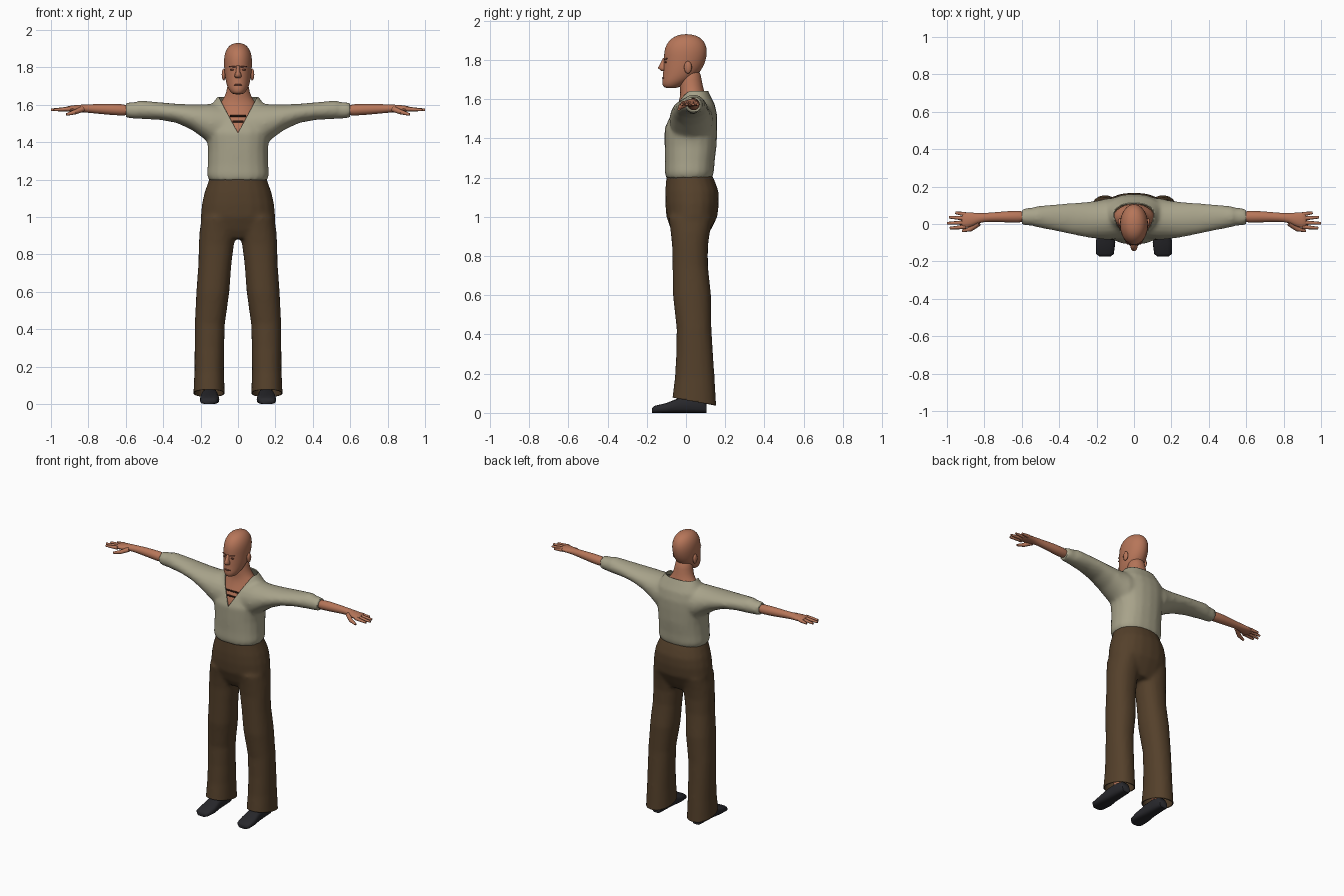
import bpy, bmesh, math
from mathutils import Vector, Matrix

if "Cube" in bpy.data.objects:
    bpy.data.objects.remove(bpy.data.objects["Cube"], do_unlink=True)


def material(name, rgb):
    mat = bpy.data.materials.new(name)
    mat.use_nodes = True
    colour = (*rgb, 1)
    mat.diffuse_color = colour
    mat.node_tree.nodes["Principled BSDF"].inputs["Base Color"].default_value = colour
    return mat


SKIN = material("skin", (.47, .18, .1))
DARK_SKIN = material("dark_skin", (.2, .065, .04))
LINEN = material("linen", (.39, .365, .255))
BROWN = material("brown_cloth", (.09, .052, .024))
LEATHER = material("black_leather", (.021, .021, .025))
LACE = material("dark_lace", (.045, .017, .01))


def loft(bm, axis, rings, side=1, power=1.0, segments=20):
    """Skin rings given as (position, low, high, low, high) bounds along an axis."""
    def bent(v):
        return math.copysign(abs(v) ** power, v)
    loops = []
    for pos, a0, a1, b0, b1 in rings:
        loop = []
        for k in range(segments):
            t = math.tau * k / segments
            a = (a0 + a1) / 2 + (a1 - a0) / 2 * bent(math.cos(t))
            b = (b0 + b1) / 2 + (b1 - b0) / 2 * bent(math.sin(t))
            x, y, z = {"x": (pos, a, b), "y": (a, pos, b), "z": (a, b, pos)}[axis]
            loop.append(bm.verts.new((x * side, y, z)))
        loops.append(loop)
    for low, high in zip(loops, loops[1:]):
        for k in range(segments):
            n = (k + 1) % segments
            bm.faces.new((low[k], low[n], high[n], high[k]))
    bm.faces.new(loops[0])
    bm.faces.new(loops[-1])


def centred(rings):
    """Expand (z, half width, front, back) to full bounds."""
    return [(z, -w, w, f, b) for z, w, f, b in rings]


def rod(bm, start, end, r1, r2):
    start, end = Vector(start), Vector(end)
    way = end - start
    turn = way.to_track_quat("Z", "Y").to_matrix().to_4x4()
    bmesh.ops.create_cone(bm, cap_ends=True, segments=8, radius1=r1, radius2=r2,
                          depth=way.length,
                          matrix=Matrix.Translation((start + end) / 2) @ turn)


def ball(bm, centre, size):
    bmesh.ops.create_uvsphere(bm, u_segments=12, v_segments=8, radius=1,
                              matrix=Matrix.LocRotScale(Vector(centre), None, Vector(size)))


def finish(name, bm, mat, mirror=False, subdivide=0, angle=50):
    bmesh.ops.recalc_face_normals(bm, faces=bm.faces)
    mesh = bpy.data.meshes.new(name)
    bm.to_mesh(mesh)
    bm.free()
    mesh.materials.append(mat)
    mesh.shade_smooth()
    mesh.set_sharp_from_angle(angle=math.radians(angle))
    obj = bpy.data.objects.new(name, mesh)
    bpy.context.collection.objects.link(obj)
    if mirror:
        obj.modifiers.new("Mirror", "MIRROR").use_mirror_merge = False
    if subdivide:
        obj.modifiers.new("Subdivision", "SUBSURF").levels = subdivide
        obj.modifiers["Subdivision"].render_levels = subdivide
    return obj


def fuse(bm, voxel=.012):
    """Melt overlapping lofts into one cloth surface."""
    obj = finish("cloth_base", bm, LINEN)
    mod = obj.modifiers.new("Remesh", "REMESH")
    mod.mode, mod.voxel_size = "VOXEL", voxel
    mod = obj.modifiers.new("Smooth", "SMOOTH")
    mod.iterations = 4
    result = bmesh.new()
    bpy.context.view_layer.update()
    result.from_object(obj, bpy.context.evaluated_depsgraph_get())
    bpy.data.objects.remove(obj, do_unlink=True)
    return result


def cut(bm, point, normal, clear=False):
    bmesh.ops.bisect_plane(bm, geom=bm.verts[:] + bm.edges[:] + bm.faces[:],
                           plane_co=point, plane_no=normal, clear_outer=clear)


def thicken(obj, amount):
    mod = obj.modifiers.new("Cloth thickness", "SOLIDIFY")
    mod.thickness, mod.offset = amount, -1


# Trousers: hips and two flared legs, cut open along slanted hems
bm = bmesh.new()
loft(bm, "z", centred([
    (.885, .12, -.05, .1), (.93, .19, -.075, .125), (1, .2, -.1, .16),
    (1.07, .193, -.106, .168), (1.13, .18, -.106, .166), (1.18, .162, -.102, .148),
    (1.23, .145, -.098, .125)]), power=.9)
for side in (1, -1):
    loft(bm, "z", [
        (1, .005, .195, -.09, .14), (.92, .01, .206, -.078, .122),
        (.85, .022, .21, -.071, .112), (.75, .035, .212, -.069, .112),
        (.6, .046, .223, -.067, .128), (.43, .07, .231, -.048, .13),
        (.3, .074, .232, -.05, .138), (.18, .075, .233, -.057, .146),
        (-.02, .068, .242, -.082, .158)], side, power=.9)
bm = fuse(bm)
cut(bm, (0, -.08, .08), (0, -.18, -1), clear=True)
thicken(finish("trousers", bm, BROWN), .006)

# Shirt: torso and sleeves, with an open collar and a deep V neck
bm = bmesh.new()
loft(bm, "z", centred([
    (1.195, .155, -.102, .132), (1.225, .166, -.108, .142), (1.28, .162, -.107, .146),
    (1.36, .16, -.109, .156), (1.45, .17, -.109, .16), (1.51, .17, -.084, .16),
    (1.57, .16, -.054, .148), (1.61, .135, -.032, .128), (1.67, .09, -.005, .1)]), power=.85)
for side in (1, -1):
    loft(bm, "x", [
        (.06, -.08, .14, 1.37, 1.6), (.14, -.085, .138, 1.385, 1.606),
        (.19, -.08, .126, 1.425, 1.603), (.25, -.072, .118, 1.468, 1.603),
        (.33, -.056, .112, 1.504, 1.606), (.42, -.037, .105, 1.52, 1.614),
        (.525, -.016, .095, 1.525, 1.624), (.54, -.01, .088, 1.525, 1.616),
        (.6, -.006, .082, 1.53, 1.612)], side)
bm = fuse(bm)
V_BOTTOM, V_SLOPE = 1.45, .54
cut(bm, (0, 0, 1.642), (0, 0, 1), clear=True)
for side in (1, -1):
    cut(bm, (0, 0, V_BOTTOM), (side, 0, -V_SLOPE))
opening = []
for face in bm.faces:
    c = face.calc_center_median()
    if c.y < .045 and abs(c.x) < V_SLOPE * (c.z - V_BOTTOM):
        opening.append(face)
bmesh.ops.delete(bm, geom=opening, context="FACES")
thicken(finish("shirt", bm, LINEN), .007)

# Chest and neck under the shirt
bm = bmesh.new()
loft(bm, "z", centred([
    (1.4, .1, -.094, .1), (1.46, .11, -.09, .1), (1.51, .115, -.07, .11),
    (1.57, .115, -.043, .11), (1.61, .1, -.031, .105), (1.64, .07, -.03, .092),
    (1.7, .056, -.035, .08), (1.76, .05, -.03, .07)]))
finish("chest_and_neck", bm, SKIN, subdivide=1)

# Shirt laces across the V
bm = bmesh.new()
for z, w, y in ((1.54, .044, -.066), (1.512, .03, -.08)):
    rod(bm, (-w, y + .004, z), (w, y + .004, z), .005, .005)
finish("shirt_laces", bm, LACE)

# Head
bm = bmesh.new()
loft(bm, "z", centred([
    (1.655, .025, -.108, -.045), (1.668, .04, -.12, -.02), (1.69, .055, -.123, .02),
    (1.72, .065, -.118, .058), (1.76, .072, -.117, .088), (1.8, .075, -.113, .103),
    (1.84, .077, -.114, .11), (1.88, .071, -.102, .103), (1.91, .054, -.075, .08),
    (1.925, .034, -.045, .05), (1.931, .01, -.012, .015)]))
finish("head", bm, SKIN, subdivide=1, angle=80)

# Nose
bm = bmesh.new()
loft(bm, "z", centred([
    (1.81, .008, -.118, -.09), (1.775, .012, -.136, -.09), (1.758, .02, -.145, -.09),
    (1.743, .015, -.126, -.09)]), segments=10)
finish("nose", bm, SKIN, angle=80)

# Ears
bm = bmesh.new()
ball(bm, (.076, .01, 1.762), (.011, .02, .032))
finish("ears", bm, SKIN, mirror=True, angle=80)

# Brows, eyes and mouth
bm = bmesh.new()
rod(bm, (.014, -.109, 1.803), (.046, -.097, 1.806), .004, .003)
ball(bm, (.03, -.104, 1.788), (.012, .005, .005))
finish("brows_and_eyes", bm, DARK_SKIN, mirror=True, angle=80)
bm = bmesh.new()
ball(bm, (0, -.114, 1.707), (.023, .009, .005))
finish("mouth", bm, DARK_SKIN, angle=80)

# Forearms and palms
bm = bmesh.new()
loft(bm, "x", [
    (.56, .003, .075, 1.536, 1.604), (.68, .008, .07, 1.545, 1.607),
    (.78, .012, .06, 1.555, 1.604), (.83, .006, .058, 1.56, 1.602),
    (.86, -.012, .062, 1.56, 1.6), (.9, -.024, .064, 1.562, 1.596),
    (.925, -.024, .062, 1.565, 1.59)], segments=14)
finish("forearms", bm, SKIN, mirror=True, subdivide=1)

# Fingers and thumbs
bm = bmesh.new()
for base, reach, tip in ((.052, .955, .06), (.03, .988, .036), (.008, 1, .004), (-.015, .985, -.022)):
    rod(bm, (.9, base, 1.578), (reach, tip, 1.573), .0125, .007)
rod(bm, (.83, .005, 1.578), (.875, -.028, 1.56), .016, .013)
rod(bm, (.87, -.026, 1.562), (.918, -.037, 1.548), .013, .007)
finish("fingers", bm, SKIN, mirror=True)

# Ankles
bm = bmesh.new()
loft(bm, "z", [(.05, .12, .185, .0, .075), (.3, .11, .19, -.01, .08)], segments=12)
finish("ankles", bm, SKIN, mirror=True)

# Shoes
bm = bmesh.new()
loft(bm, "y", [
    (-.174, .125, .185, 0, .024), (-.16, .108, .202, 0, .036), (-.1, .1, .204, 0, .05),
    (-.03, .108, .195, 0, .078), (.04, .112, .19, 0, .085), (.09, .115, .187, 0, .075),
    (.105, .122, .18, 0, .05)], power=.65, segments=16)
finish("shoes", bm, LEATHER, mirror=True, angle=60)
